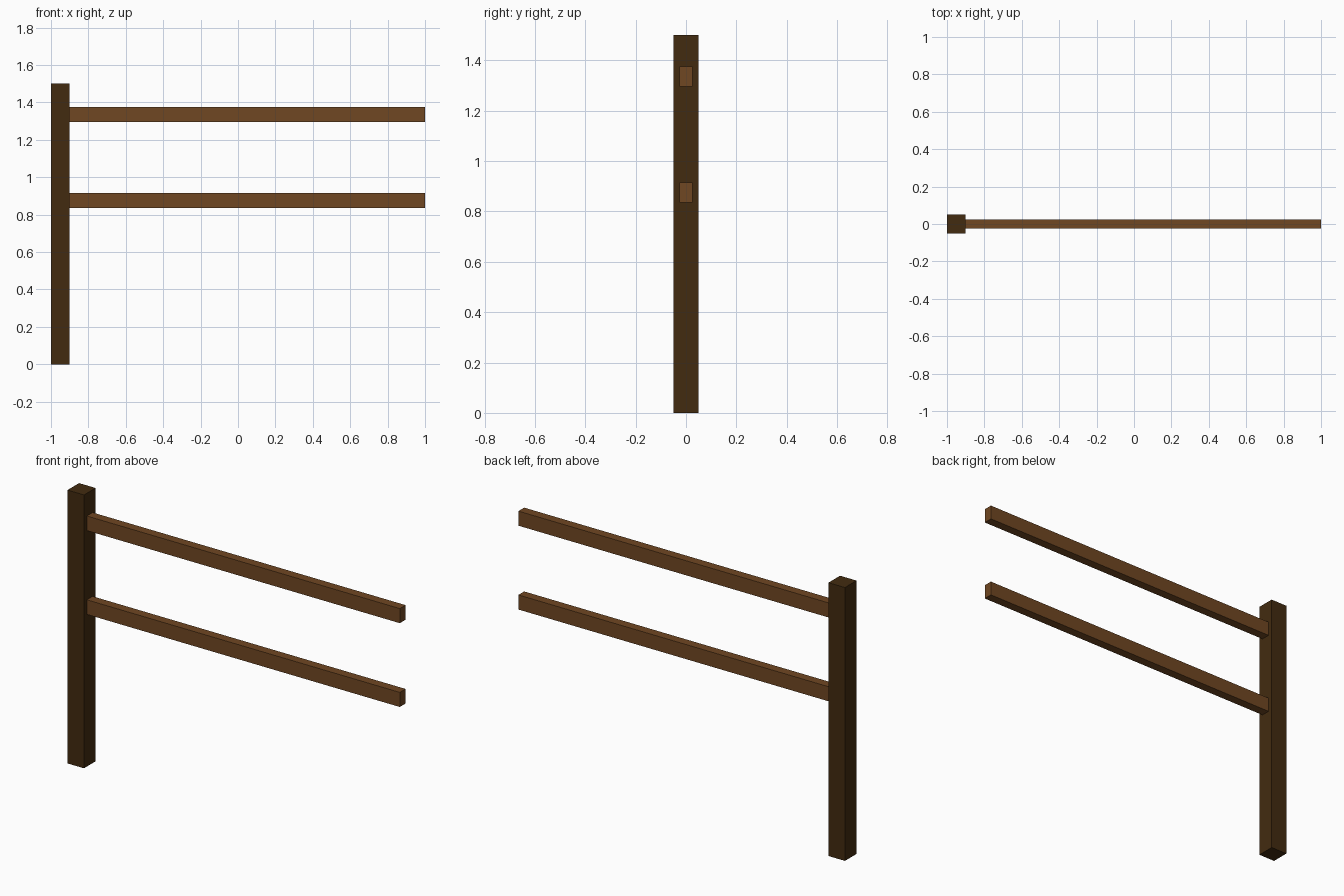
import bpy
import bmesh
from mathutils import Vector

if "Cube" in bpy.data.objects:
    bpy.data.objects.remove(bpy.data.objects["Cube"])


def material(name, rgb):
    m = bpy.data.materials.new(name)
    m.diffuse_color = (*rgb, 1.0)
    m.use_nodes = True
    m.node_tree.nodes["Principled BSDF"].inputs["Base Color"].default_value = m.diffuse_color
    return m


def box(name, lo, hi, mat):
    """Axis-aligned box between two corners."""
    lo, hi = Vector(lo), Vector(hi)
    bm = bmesh.new()
    bmesh.ops.create_cube(bm, size=1.0)
    bmesh.ops.scale(bm, vec=hi - lo, verts=bm.verts)
    bmesh.ops.translate(bm, vec=(lo + hi) / 2, verts=bm.verts)
    mesh = bpy.data.meshes.new(name)
    bm.to_mesh(mesh)
    bm.free()
    mesh.materials.append(mat)
    obj = bpy.data.objects.new(name, mesh)
    bpy.context.collection.objects.link(obj)
    return obj


dark_wood = material("dark brown wood", (0.055, 0.024, 0.005))
rail_wood = material("brown wood", (0.162, 0.063, 0.016))

# Upright post at the left end
box("fence_post", (-1.0, -0.05, 0.0), (-0.9, 0.05, 1.5), dark_wood)

# Two horizontal rails butting against the post
for name, z in (("lower_rail", 0.875), ("upper_rail", 1.335)):
    box(name, (-0.9, -0.025, z - 0.04), (1.0, 0.025, z + 0.04), rail_wood)
